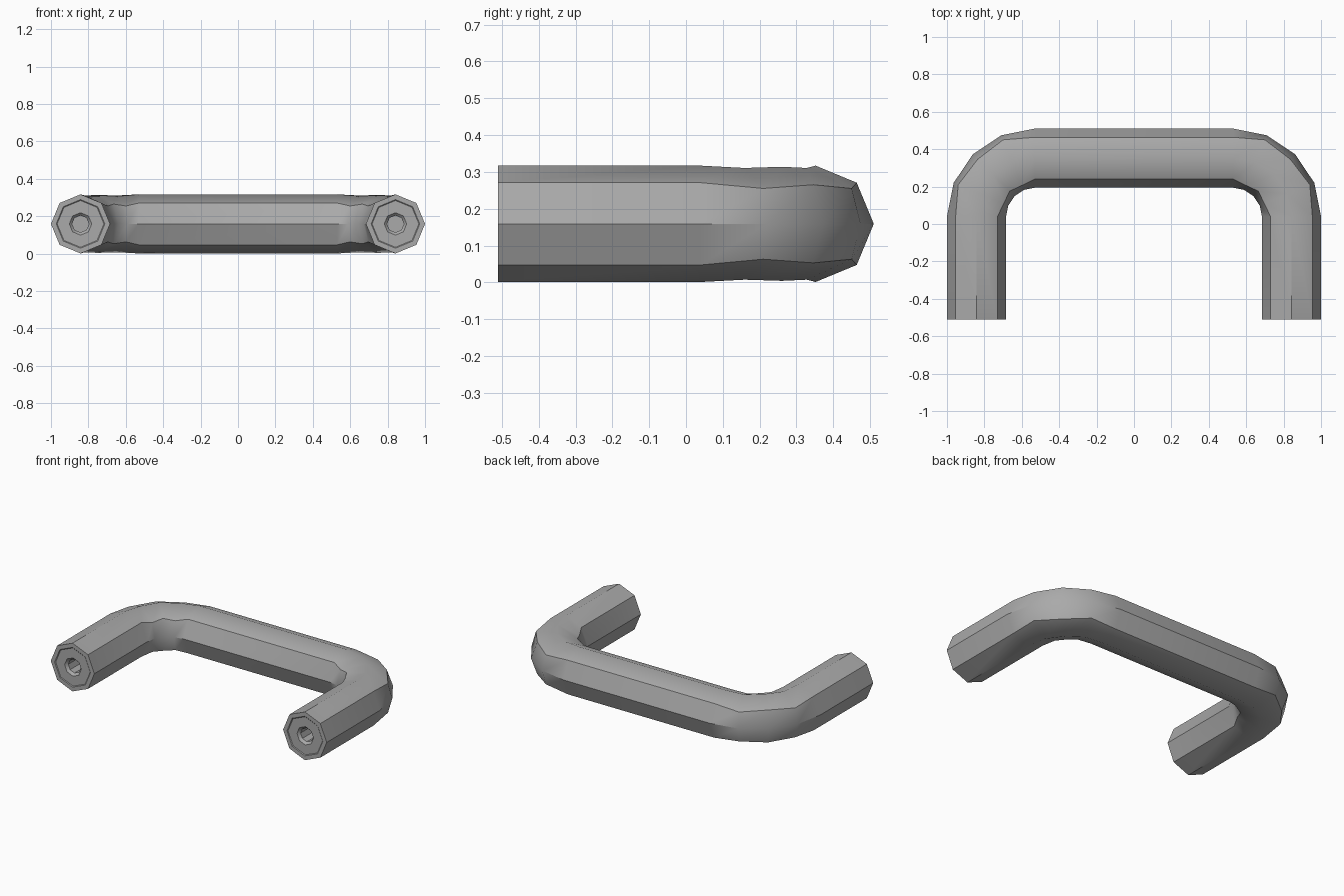
import bpy, bmesh, math
from mathutils import Vector

cube = bpy.data.objects.get("Cube")
if cube:
    bpy.data.objects.remove(cube)

R, ZC = 0.158, 0.159                 # tube radius, height of its axis
BX, BY, BEND = 0.53, 0.04, 0.312     # bend centre and bend radius
FRONT, SIDES = -0.51, 8

metal = bpy.data.materials.new("grey_metal")
metal.use_nodes = True
grey = (0.4, 0.4, 0.4, 1)
metal.diffuse_color = grey
metal.node_tree.nodes["Principled BSDF"].inputs["Base Color"].default_value = grey


def section(centre, out, squeeze=(1, 1, 1), radius=R):
    """Octagon across the path: squeeze = diagonal width, diagonal height, top height."""
    pts = []
    for i in range(SIDES):
        a = math.tau * i / SIDES
        w, h = math.cos(a) * radius, math.sin(a) * radius
        if i % 2:
            w, h = w * squeeze[0], h * squeeze[1]
        elif i in (2, 6):
            h *= squeeze[2]
        pts.append(centre + out * w + Vector((0, 0, h)))
    return pts


def bridge(bm, a, b):
    for i in range(SIDES):
        j = (i + 1) % SIDES
        bm.faces.new((a[i], a[j], b[j], b[i]))


def leg_ring(side, y, radius):
    return section(Vector((side * (BX + BEND), y, ZC)), Vector((side, 0, 0)), radius=radius)


bm = bmesh.new()
rings = []

# Stepped end face with a blind screw hole, listed from the hole bottom outward
end = [(0.2, 0.045), (0.02, 0.045), (0.004, 0.06), (0.004, 0.125), (0, 0.13)]
for depth, radius in end:
    rings.append(leg_ring(1, FRONT + depth, radius))
rings.append(leg_ring(1, FRONT, R))

# Left bend, flattened a little in between its ends
shape = [(1, 1, 1), (1.18, 0.86, 0.96), (1.08, 0.95, 0.98), (1.18, 0.86, 0.96), (1, 1, 1)]
for k, squeeze in enumerate(shape):
    a = math.radians(22.5 * k)
    out = Vector((math.cos(a), math.sin(a), 0))
    rings.append(section(Vector((BX, BY, ZC)) + out * BEND, out, squeeze))

# Mirror the half path to the right and join it through the straight bar
rings += [[Vector((-p.x, p.y, p.z)) for p in ring] for ring in reversed(rings)]
loops = [[bm.verts.new(p) for p in ring] for ring in rings]
for a, b in zip(loops, loops[1:]):
    bridge(bm, a, b)
bm.faces.new(loops[0])
bm.faces.new(loops[-1])
bmesh.ops.recalc_face_normals(bm, faces=bm.faces)

mesh = bpy.data.meshes.new("pull_handle")
bm.to_mesh(mesh)
bm.free()
mesh.materials.append(metal)
handle = bpy.data.objects.new("pull_handle", mesh)
bpy.context.collection.objects.link(handle)

# Crisp facets along the straight parts, soft crown over the bends
bpy.context.view_layer.objects.active = handle
handle.select_set(True)
bpy.ops.object.shade_smooth_by_angle(angle=math.radians(35))
for edge in mesh.edges:
    a, b = (mesh.vertices[i].co for i in edge.vertices)
    mid = (a + b) / 2
    in_bend = abs(mid.x) > BX and mid.y > BY
    if in_bend and abs(mid.z - ZC) > 0.145:
        edge.use_edge_sharp = False
